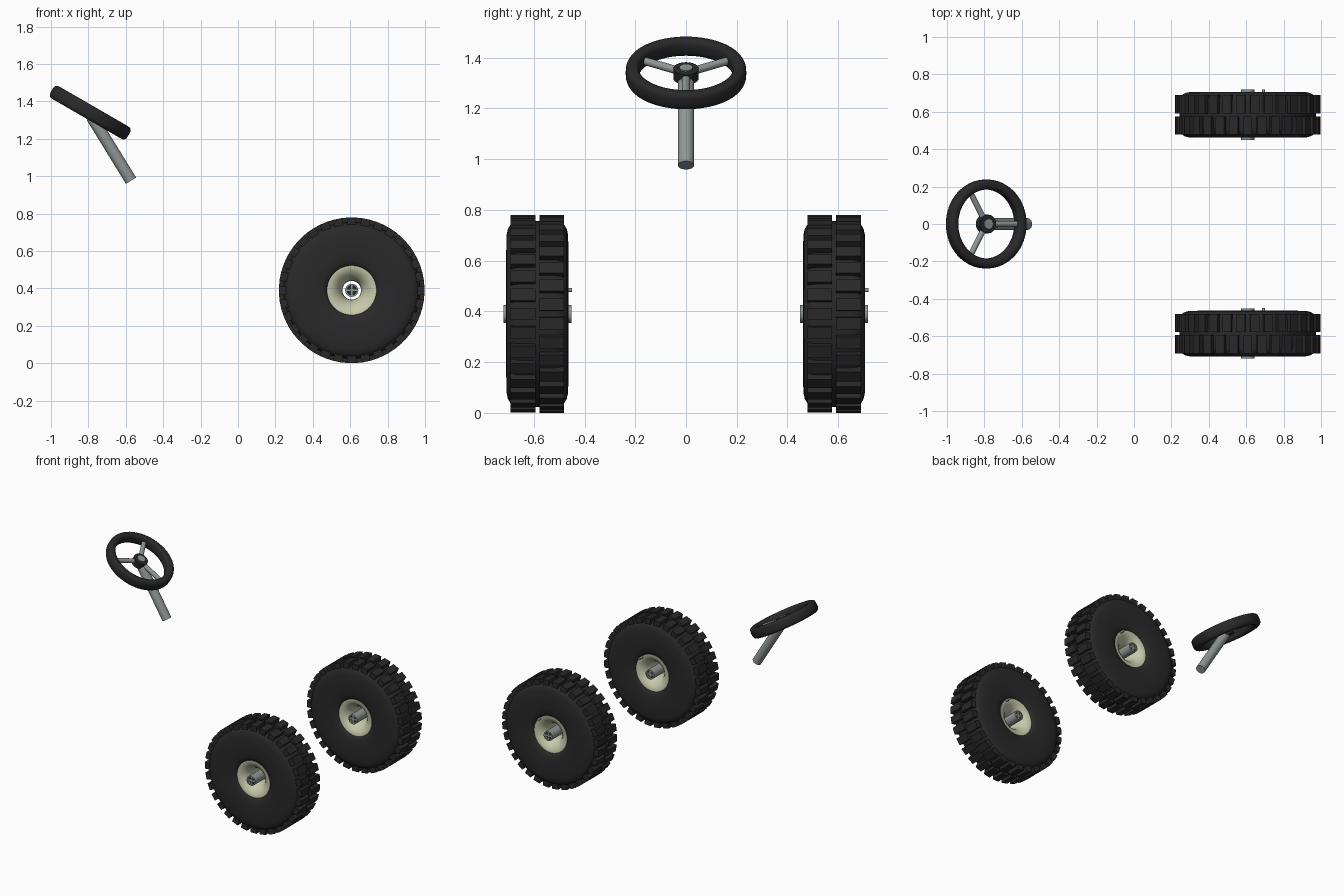
import bpy, bmesh, math
from mathutils import Matrix, Vector

cube = bpy.data.objects.get("Cube")
if cube:
    bpy.data.objects.remove(cube, do_unlink=True)


def material(name, rgb):
    m = bpy.data.materials.new(name)
    m.use_nodes = True
    m.diffuse_color = (*rgb, 1)
    m.node_tree.nodes["Principled BSDF"].inputs["Base Color"].default_value = (*rgb, 1)
    return m


RUBBER = material("black rubber", (0.022, 0.022, 0.022))
CREAM = material("cream", (0.57, 0.59, 0.41))
GREY = material("grey", (0.28, 0.31, 0.30))


def finish(name, bm, mat, matrix=Matrix(), smooth=True):
    """Turn a bmesh into a placed, shaded object."""
    bmesh.ops.recalc_face_normals(bm, faces=bm.faces)
    mesh = bpy.data.meshes.new(name)
    bm.to_mesh(mesh)
    bm.free()
    mesh.materials.append(mat)
    ob = bpy.data.objects.new(name, mesh)
    bpy.context.collection.objects.link(ob)
    ob.matrix_world = matrix
    if smooth:
        bpy.ops.object.select_all(action='DESELECT')
        ob.select_set(True)
        bpy.context.view_layer.objects.active = ob
        bpy.ops.object.shade_smooth_by_angle(angle=math.radians(35))
    return ob


def lathe(name, loop, mat, matrix=Matrix(), steps=64):
    """Spin a closed (radius, height) loop around local z."""
    bm = bmesh.new()
    rings = []
    for i in range(steps):
        a = math.tau * i / steps
        rings.append([bm.verts.new((r * math.cos(a), r * math.sin(a), h)) for r, h in loop])
    n = len(loop)
    for i in range(steps):
        p, q = rings[i], rings[(i + 1) % steps]
        for j in range(n):
            k = (j + 1) % n
            bm.faces.new((p[j], p[k], q[k], q[j]))
    return finish(name, bm, mat, matrix)


def both_sides(half):
    """Mirror a half profile that ends at height zero."""
    return half + [(r, -h) for r, h in reversed(half) if h > 0]


def add_box(bm, size, matrix):
    bmesh.ops.create_cube(bm, size=1, matrix=matrix @ Matrix.Diagonal((*size, 1)))


def rod(name, start, end, radius, mat, sides=24):
    start, end = Vector(start), Vector(end)
    d = end - start
    bm = bmesh.new()
    bmesh.ops.create_cone(bm, cap_ends=True, segments=sides, radius1=radius,
                          radius2=radius, depth=d.length)
    turn = d.to_track_quat('Z', 'Y').to_matrix().to_4x4()
    return finish(name, bm, mat, Matrix.Translation((start + end) / 2) @ turn)


# Wheels: identical pair, local z of each lathe points to the back (+y)
TYRE = both_sides([(0.13, 0.098), (0.138, 0.108), (0.155, 0.116), (0.19, 0.121),
                   (0.25, 0.1225), (0.31, 0.1215), (0.335, 0.116), (0.353, 0.105),
                   (0.363, 0.088), (0.366, 0.07), (0.366, 0)])
RIM = both_sides([(0.135, 0), (0.135, 0.1)]) [1:0:-1]
DISH = [(0.132, 0.104), (0.122, 0.104), (0.10, 0.094), (0.08, 0.078),
        (0.062, 0.052), (0.052, 0.02), (0.05, 0)]
LUGS = 32
PITCH = math.tau / LUGS


def wheel(prefix, y):
    place = Matrix.Translation((0.608, y, 0.39)) @ Matrix.Rotation(-math.pi / 2, 4, 'X')
    lathe(prefix + "_tyre", TYRE, RUBBER, place)
    lathe(prefix + "_rim", both_sides(DISH), CREAM, place)

    # Two staggered rows of tread lugs
    bm = bmesh.new()
    for row, side in enumerate((-1, 1)):
        for i in range(LUGS):
            spin = Matrix.Rotation((i + row / 2) * PITCH, 4, 'Z')
            add_box(bm, (0.05, 0.048, 0.098), spin @ Matrix.Translation((0.364, 0, side * 0.057)))
    finish(prefix + "_tread", bm, RUBBER, place, smooth=False)

    # Axle tube with a cross inside
    lathe(prefix + "_axle_tube", both_sides([(0.026, 0.134), (0.035, 0.134), (0.035, 0)])
          [:4] + [(0.035, -0.134), (0.026, -0.134)], GREY, place, 24)
    bm = bmesh.new()
    for a in (0, math.pi / 2):
        add_box(bm, (0.056, 0.014, 0.262), Matrix.Rotation(a, 4, 'Z'))
    finish(prefix + "_axle_cross", bm, GREY, place, smooth=False)
    rod(prefix + "_axle_core", (0.608, y - 0.12, 0.39), (0.608, y + 0.12, 0.39), 0.028, RUBBER)

    # Air valve on the back side
    rod(prefix + "_valve", (0.692, y + 0.09, 0.484), (0.692, y + 0.136, 0.484), 0.008, GREY, 12)


wheel("front_wheel", -0.586)
wheel("back_wheel", 0.584)

# Steering wheel, tilted towards +x
HUB = Vector((-0.79, 0, 1.34))
tilt = Matrix.Translation(HUB) @ Matrix.Rotation(math.radians(30), 4, 'Y')


def rounded(t):
    c, s = math.cos(t), math.sin(t)
    return (0.211 + math.copysign(abs(c) ** 0.7, c) * 0.027,
            math.copysign(abs(s) ** 0.7, s) * 0.038)


lathe("steering_ring", [rounded(math.tau * i / 20) for i in range(20)], RUBBER, tilt)
for i in range(3):
    a = math.tau * i / 3
    tip = Vector((0.2 * math.cos(a), 0.2 * math.sin(a), 0))
    rod(f"steering_spoke_{i + 1}", HUB, tilt @ tip, 0.016, GREY, 16)
rod("steering_hub", tilt @ Vector((0, 0, -0.025)), tilt @ Vector((0, 0, 0.02)), 0.05, RUBBER)
rod("steering_hub_cap", tilt @ Vector((0, 0, 0)), tilt @ Vector((0, 0, 0.026)), 0.026, GREY)
rod("steering_column", (-0.782, 0, 1.318), (-0.572, 0, 0.976), 0.032, GREY)
